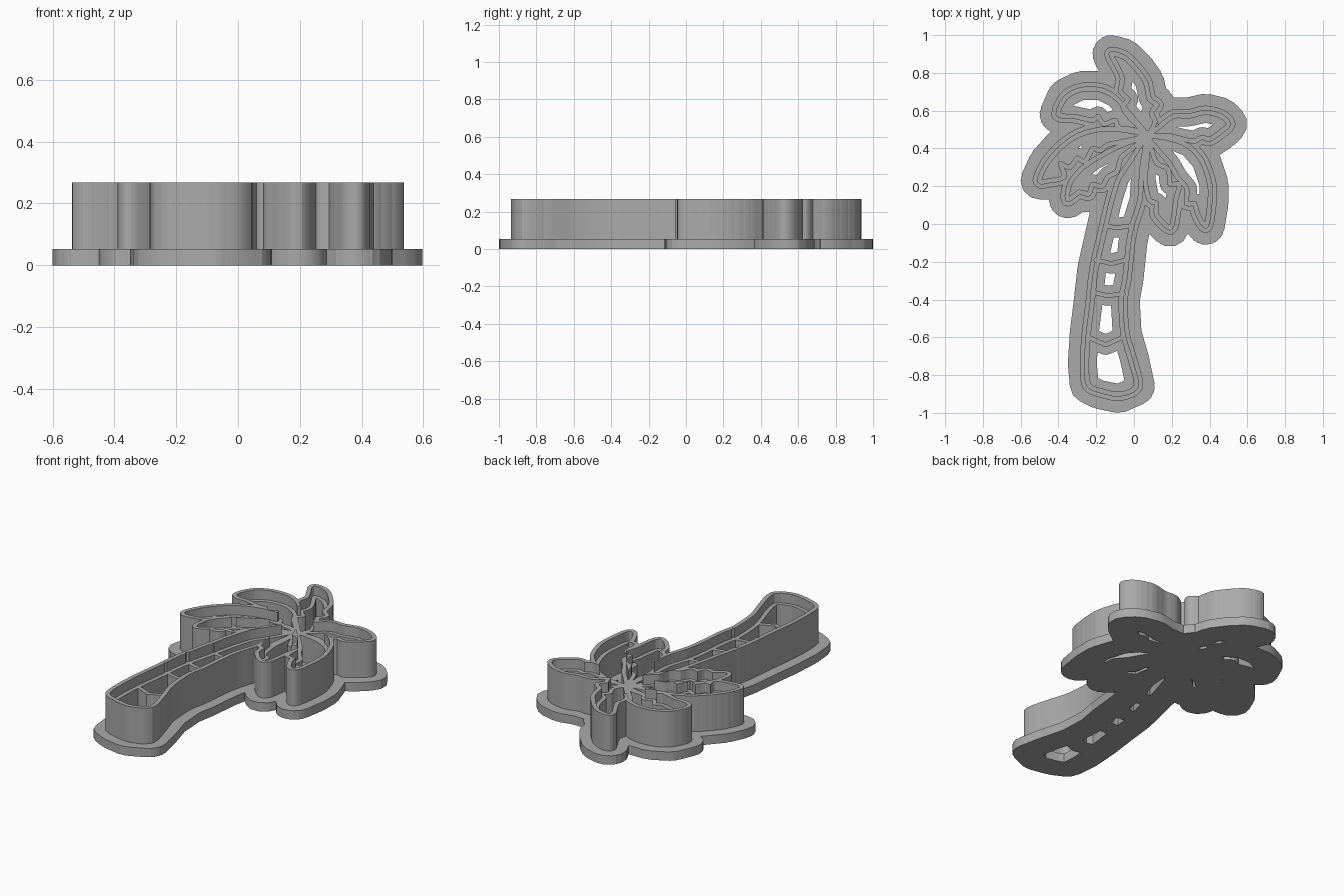
import bpy
import bmesh
import math
from mathutils import Vector
from mathutils.geometry import delaunay_2d_cdt, interpolate_bezier

old = bpy.data.objects.get("Cube")
if old:
    bpy.data.objects.remove(old, do_unlink=True)

# Sizes
BASE_TOP, STAMP_TOP, CUTTER_TOP = 0.053, 0.21, 0.267
LINE, CUTTER, PAD, FLANGE = 0.012, 0.037, 0.053, 0.1   # reach from each drawn line

# Closed outlines, in hundredths of a unit
trunk = [(6, 45), (-2, 33), (-8, 24), (-12, 11), (-15, -2), (-20, -24), (-22, -42), (-24, -58),
         (-25, -74), (-24, -85), (-18, -88), (-8, -90), (1, -86), (-2, -72), (-6, -58),
         (-7, -40), (-5, -29), (-3, -10), (-1, 0), (3, 13), (4, 29)]
top_leaf = [(7, 48), (-2, 56), (-6, 62), (-3, 66), (-7, 70), (-6, 77), (-9, 84), (-12, 90),
            (-5, 88), (1, 82), (6, 75), (8, 66), (12, 63), (9, 59), (11, 54)]
upper_left_leaf = [(7, 47), (0, 50), (-8, 51), (-10, 55), (-16, 53), (-19, 57), (-22, 55),
                   (-31, 57), (-40, 58), (-36, 67), (-28, 71), (-18, 71), (-10, 67), (-2, 58)]
left_leaf = [(6, 47), (-8, 50), (-18, 50), (-29, 47), (-38, 41), (-46, 32), (-50, 23), (-45, 23),
             (-37, 25), (-39, 32), (-34, 30), (-30, 35), (-26, 33), (-22, 40), (-18, 39),
             (-14, 42), (-5, 44)]
lower_left_leaf = [(6, 46), (-8, 41), (-21, 34), (-29, 28), (-34, 21), (-35, 13), (-29, 17),
                   (-24, 16), (-22, 21), (-17, 20), (-14, 25), (-9, 28), (-7, 35), (0, 41)]
inner_right_leaf = [(7, 46), (7, 34), (6, 24), (8, 13), (12, 11), (12, 5), (19, -2), (21, 5),
                    (22, 13), (24, 21), (19, 21), (18, 29), (12, 32), (9, 40)]
outer_right_leaf = [(8, 46), (19, 45), (29, 41), (36, 33), (40, 21), (40, 11), (38, -1), (34, 5),
                    (32, 11), (28, 11), (28, 19), (23, 25), (19, 32), (13, 39)]
right_leaf = [(8, 47), (13, 51), (21, 57), (29, 57), (38, 59), (46, 57), (50, 53), (46, 49),
              (40, 45), (36, 46), (32, 44), (26, 45), (18, 47)]
outlines = [trunk, top_leaf, upper_left_leaf, left_leaf, lower_left_leaf,
            inner_right_leaf, outer_right_leaf, right_leaf]
bands = [[(-15, -1), (-9, -2), (-2, -1)], [(-20, -19), (-12, -21), (-4, -19)],
         [(-22, -36), (-14, -38), (-6, -37)], [(-24, -60), (-15, -64), (-6, -60)]]


def to_units(points):
    return [Vector(p) / 100 for p in points]


def smooth(points, steps=3):
    """Closed curve through all points."""
    out, n = [], len(points)
    for i in range(n):
        a, b, c, d = (points[(i + k) % n] for k in (-1, 0, 1, 2))
        curve = interpolate_bezier(b, b + (c - a) / 7, c - (d - b) / 7, c, steps + 1)
        out += [p.to_2d() for p in curve[:-1]]
    return out


def ccw(points):
    area = sum(a.cross(b) for a, b in zip(points, points[1:] + points[:1]))
    return points if area > 0 else points[::-1]


def capsules(points, radius, closed, arc=6):
    """One rounded strip for each segment of a line."""
    ends = points[1:] + (points[:1] if closed else [])
    shapes = []
    for a, b in zip(points, ends):
        d = b - a
        start = math.atan2(d.y, d.x) - math.pi / 2
        ring = []
        for centre, turn in ((b, 0), (a, math.pi)):
            for k in range(arc + 1):
                t = start + turn + math.pi * k / arc
                ring.append(centre + radius * Vector((math.cos(t), math.sin(t))))
        shapes.append(ring)
    return shapes


def overlay(groups):
    """Split overlapping shapes into triangles, each with the set of group names covering it."""
    verts, faces, names = [], [], []
    for name, shapes in groups.items():
        for shape in shapes:
            faces.append(list(range(len(verts), len(verts) + len(shape))))
            verts += shape
            names.append(name)
    points, _, tris, _, _, sources = delaunay_2d_cdt(verts, [], faces, 1, 0.0002)
    return points, [(t, {names[i] for i in s}) for t, s in zip(tris, sources)]


def slab(name, points, tris, bottom, top, material):
    """Flat region raised into a solid."""
    bm = bmesh.new()
    made = {}
    for tri in tris:
        for i in tri:
            if i not in made:
                made[i] = bm.verts.new((points[i].x, points[i].y, bottom))
        bm.faces.new([made[i] for i in tri])
    grown = bmesh.ops.extrude_face_region(bm, geom=bm.faces[:], use_keep_orig=True)
    lifted = [g for g in grown["geom"] if isinstance(g, bmesh.types.BMVert)]
    bmesh.ops.translate(bm, verts=lifted, vec=(0, 0, top - bottom))
    bmesh.ops.recalc_face_normals(bm, faces=bm.faces[:])
    mesh = bpy.data.meshes.new(name)
    bm.to_mesh(mesh)
    bm.free()
    mesh.materials.append(material)
    obj = bpy.data.objects.new(name, mesh)
    bpy.context.collection.objects.link(obj)
    bpy.ops.object.select_all(action="DESELECT")
    obj.select_set(True)
    bpy.context.view_layer.objects.active = obj
    bpy.ops.object.shade_smooth_by_angle(angle=math.radians(30))


grey = bpy.data.materials.new("plain grey")
grey.use_nodes = True
colour = (0.4, 0.4, 0.4, 1)
grey.diffuse_color = colour
grey.node_tree.nodes["Principled BSDF"].inputs["Base Color"].default_value = colour

coarse = [ccw(to_units(o)) for o in outlines]
fine = [ccw(smooth(o)) for o in coarse]
strokes = [to_units(b) for b in bands]
hub = [Vector((0.06 + 0.09 * math.cos(k * math.pi / 8), 0.47 + 0.09 * math.sin(k * math.pi / 8)))
       for k in range(16)]


def strips(lines, radius, closed=True):
    return [c for line in lines for c in capsules(line, radius, closed)]


# Base plate: wide flange outside the outlines, narrow pads inside them
pts, parts = overlay({
    "inside": coarse + [hub],
    "flange": strips(coarse, FLANGE),
    "pad": strips(coarse, PAD) + strips(strokes, PAD, False)})
slab("base_plate", pts, [t for t, tags in parts
                         if "pad" in tags or ("flange" in tags and "inside" not in tags)],
     0, BASE_TOP, grey)

# Walls: lower stamp lines, and the tall cutter around the whole outline
pts, parts = overlay({
    "inside": fine + [hub],
    "line": strips(fine, LINE) + strips(strokes, LINE, False),
    "cutter": strips(fine, CUTTER)})
slab("stamp_lines", pts, [t for t, tags in parts if "line" in tags], BASE_TOP, STAMP_TOP, grey)
slab("cutter_wall", pts, [t for t, tags in parts
                          if "cutter" in tags and not tags & {"line", "inside"}],
     BASE_TOP, CUTTER_TOP, grey)
